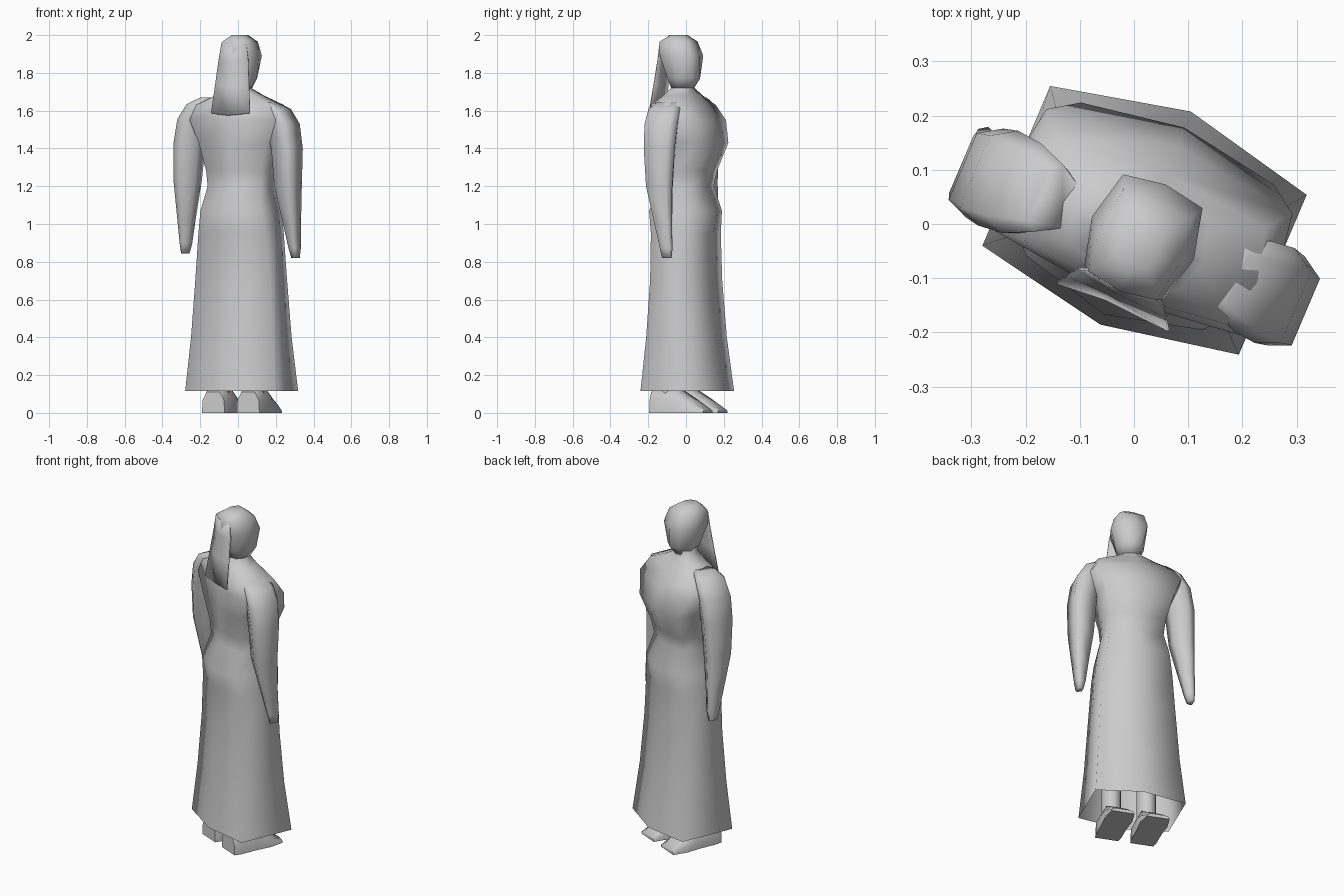
import bpy
import math

if "Cube" in bpy.data.objects:
    bpy.data.objects.remove(bpy.data.objects["Cube"], do_unlink=True)

TURN = math.radians(-23)

stone = bpy.data.materials.new("plain_grey")
stone.use_nodes = True
GREY = (0.6, 0.6, 0.6, 1)
stone.diffuse_color = GREY
stone.node_tree.nodes["Principled BSDF"].inputs["Base Color"].default_value = GREY


def finish(name, verts, faces, angle):
    """Make a turned, shaded object from vertices and faces."""
    mesh = bpy.data.meshes.new(name)
    mesh.from_pydata(verts, [], faces)
    mesh.materials.append(stone)
    obj = bpy.data.objects.new(name, mesh)
    bpy.context.collection.objects.link(obj)
    obj.rotation_euler.z = TURN
    obj.location = (0.014, -0.006, 0)
    bpy.ops.object.select_all(action='DESELECT')
    obj.select_set(True)
    bpy.context.view_layer.objects.active = obj
    bpy.ops.object.mode_set(mode='EDIT')
    bpy.ops.mesh.select_all(action='SELECT')
    bpy.ops.mesh.normals_make_consistent(inside=False)
    bpy.ops.object.mode_set(mode='OBJECT')
    bpy.ops.object.shade_smooth_by_angle(angle=math.radians(angle))
    return obj


def loft(name, rings, angle=85, open_bottom=False):
    """Skin a list of equal rings and cap the ends."""
    n = len(rings[0])
    verts = [p for ring in rings for p in ring]
    faces = [(r * n + i, r * n + (i + 1) % n, (r + 1) * n + (i + 1) % n, (r + 1) * n + i)
             for r in range(len(rings) - 1) for i in range(n)]
    faces.append(tuple(range(len(verts) - n, len(verts))))
    if not open_bottom:
        faces.append(tuple(range(n)))
    return finish(name, verts, faces, angle)


def body_ring(z, half, front, back, corner=1.0, flat=0.75, mid=0.0):
    """Eight-point section: flat sides, bowed front and back."""
    c = half * corner
    side = (front + back) / 2
    points = [(half, side), (c, front * flat), (0, front), (-c, front * flat),
              (-half, side), (-c, back * flat), (0, back), (c, back * flat)]
    return [(x + mid, y, z) for x, y in points]


# Robe: open hem, skirt, hips, waist, chest, shoulders, neck
loft("robe", [body_ring(*r) for r in (
    (0.115, 0.257, 0.232, -0.195), (0.4, 0.24, 0.19, -0.165, 0.97),
    (0.7, 0.226, 0.165, -0.145, 0.95), (0.95, 0.21, 0.165, -0.15, 0.93),
    (1.07, 0.195, 0.185, -0.175, 0.9), (1.2, 0.17, 0.135, -0.115, 0.9),
    (1.28, 0.178, 0.155, -0.12, 0.9), (1.43, 0.21, 0.2, -0.135, 0.92, 0.84),
    (1.55, 0.265, 0.165, -0.14, 0.93, 0.8), (1.63, 0.235, 0.11, -0.13, 0.9, 0.8),
    (1.68, 0.13, 0.075, -0.105, 0.85), (1.72, 0.06, 0.05, -0.08, 0.75),
    (1.77, 0.06, 0.05, -0.08, 0.75))], 85, True)

# Head
loft("head", [body_ring(*r, 0.01) for r in (
    (1.72, 0.055, 0.055, -0.075, 0.7, 0.75), (1.77, 0.08, 0.09, -0.095, 0.7, 0.75),
    (1.89, 0.102, 0.09, -0.125, 0.78, 0.85), (1.965, 0.08, 0.055, -0.125, 0.85, 0.9),
    (2.0, 0.04, 0.01, -0.085, 0.75, 0.8))])

# Headcloth: thin folded sheet hanging behind the head
cloth_rows = ((1.96, 0.07, -0.113, -0.124), (1.87, 0.085, -0.118, -0.13),
              (1.74, 0.097, -0.136, -0.138), (1.585, 0.112, -0.158, -0.15))
verts = []
for z, half, side, middle in cloth_rows:
    verts += [(0.008 - half, side, z), (-0.01, middle, z - 0.01), (0.008 + half, side, z)]
faces = [(r * 3 + i, r * 3 + i + 1, r * 3 + i + 4, r * 3 + i + 3) for r in range(3) for i in range(2)]
cloth = finish("headcloth", verts, faces, 85)
cloth.modifiers.new("thickness", 'SOLIDIFY').thickness = 0.005

# Arms: shoulder, elbow, wrist, hand as (height, inner, outer, back, front)
arm_rows = ((1.645, 0.13, 0.2, -0.085, 0.05), (1.61, 0.14, 0.27, -0.11, 0.07),
            (1.53, 0.17, 0.32, -0.115, 0.075), (1.4, 0.2, 0.34, -0.11, 0.068),
            (1.2, 0.215, 0.338, -0.095, 0.055), (1.0, 0.25, 0.33, -0.045, 0.055),
            (0.87, 0.272, 0.325, -0.012, 0.06), (0.82, 0.285, 0.32, 0.0, 0.055))
section = ((1, 0.85), (0.4, 1), (-0.9, 0.8), (-0.9, 0.2), (0.4, 0), (1, 0.1))
for side, label in ((1, "left"), (-1, "right")):
    rings = []
    for z, inner, outer, back, front in arm_rows:
        mid, half = (inner + outer) / 2, (outer - inner) / 2
        if side < 0:
            # The right arm is held a little higher and further out
            mid += 0.03 * (1.65 - z)
            z += 0.025
        rings.append([(side * (mid + half * u), back + (front - back) * v, z) for u, v in section])
    loft(label + "_arm", rings)

# Shoes: sections from heel to toe as (depth, half width, top), with ankles above
shoe_rows = ((-0.135, 0.065, 0.11), (-0.1, 0.072, 0.13), (0.01, 0.072, 0.125),
             (0.09, 0.078, 0.075), (0.175, 0.065, 0.02))
for side, label in ((1, "left"), (-1, "right")):
    x = side * 0.1
    rings = []
    for y, half, top in shoe_rows:
        rings.append([(x - half, y, 0), (x + half, y, 0), (x + half * 0.95, y, top * 0.6),
                      (x + half * 0.6, y, top), (x - half * 0.6, y, top), (x - half * 0.95, y, top * 0.6)])
    loft(label + "_shoe", rings, 60)
    ankle = [[(x + 0.055 * math.cos(a * math.pi / 4), -0.05 + 0.065 * math.sin(a * math.pi / 4), z)
              for a in range(8)] for z in (0.1, 0.3)]
    loft(label + "_ankle", ankle)
